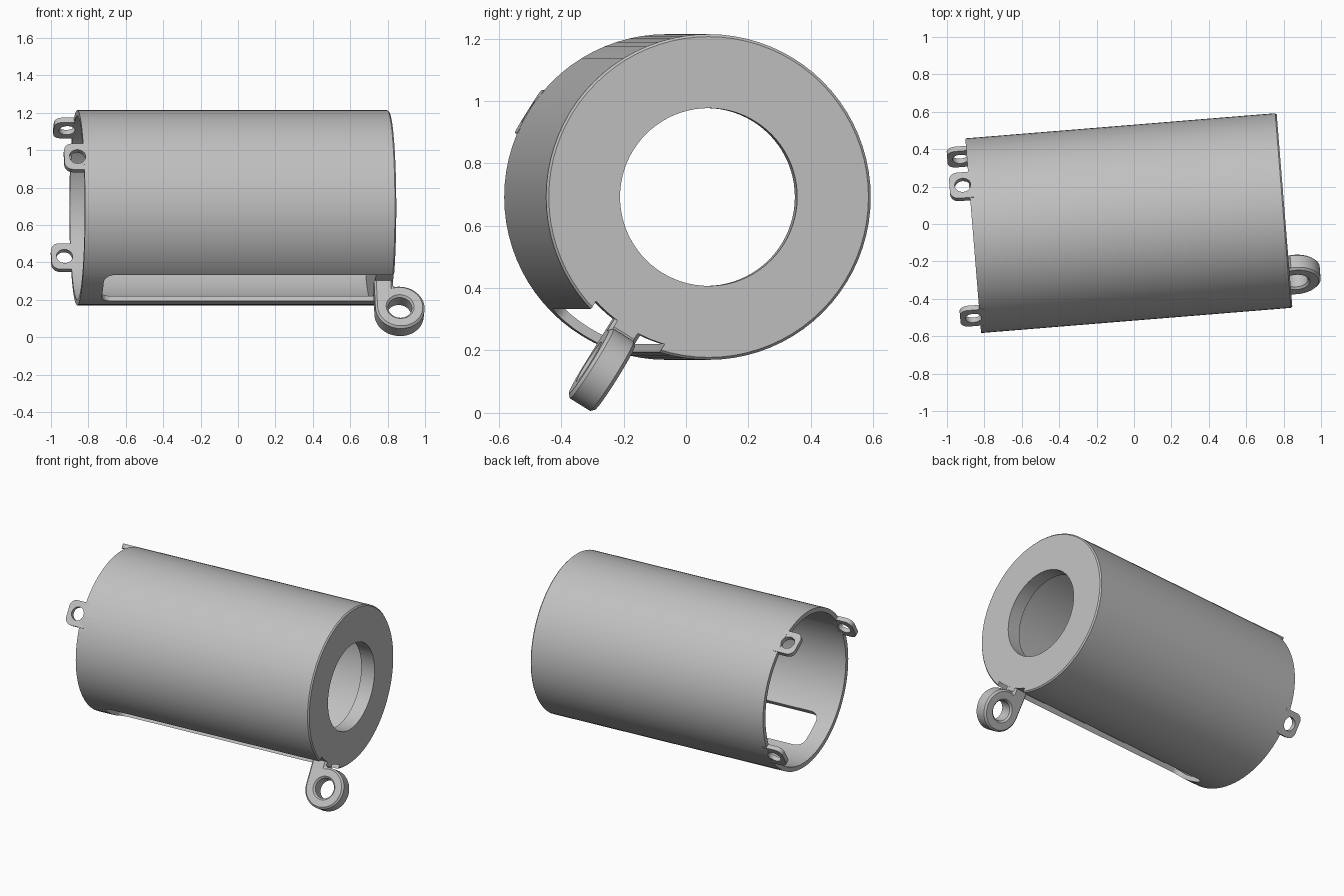
import bpy, bmesh
from math import sin, cos, radians, pi
from mathutils import Matrix

if "Cube" in bpy.data.objects:
    bpy.data.objects.remove(bpy.data.objects["Cube"], do_unlink=True)

grey = bpy.data.materials.new("plain grey")
grey.use_nodes = True
colour = (0.53, 0.53, 0.53, 1)
grey.diffuse_color = colour
grey.node_tree.nodes["Principled BSDF"].inputs["Base Color"].default_value = colour

# Local frame: x runs along the tube, y points outward, z is tangential
BASE = Matrix.Translation((-0.0275, 0.005, 0.692)) @ Matrix.Rotation(radians(4.64), 4, 'Z')
HALF, OUTER, INNER = 0.835, 0.522, 0.492
SLOT_ANGLE = 238


def finish(name, bm, angle=0):
    bmesh.ops.recalc_face_normals(bm, faces=bm.faces)
    mesh = bpy.data.meshes.new(name)
    bm.to_mesh(mesh)
    bm.free()
    mesh.materials.append(grey)
    ob = bpy.data.objects.new(name, mesh)
    bpy.context.collection.objects.link(ob)
    ob.matrix_world = BASE @ Matrix.Rotation(radians(angle), 4, 'X')
    return ob


def lathe(name, profile, segments=80):
    """Spin a closed (along, radius) profile about the tube axis."""
    bm = bmesh.new()
    rings = []
    for i in range(segments):
        a = 2 * pi * i / segments
        rings.append([bm.verts.new((u, r * cos(a), r * sin(a))) for u, r in profile])
    n = len(profile)
    for i in range(segments):
        p, q = rings[i], rings[(i + 1) % segments]
        for j in range(n):
            k = (j + 1) % n
            bm.faces.new((p[j], p[k], q[k], q[j]))
    return finish(name, bm)


def prism(name, outline, low, high, axis, angle):
    """Extrude an outline; axis 'y' is outward, 'z' is tangential."""
    bm = bmesh.new()
    place = (lambda p, h: (p[0], h, p[1])) if axis == 'y' else (lambda p, h: (p[0], p[1], h))
    a = [bm.verts.new(place(p, low)) for p in outline]
    b = [bm.verts.new(place(p, high)) for p in outline]
    bm.faces.new(a)
    bm.faces.new(b)
    for i in range(len(a)):
        j = (i + 1) % len(a)
        bm.faces.new((a[i], a[j], b[j], b[i]))
    return finish(name, bm, angle)


def arc(cx, cy, r, start, end, steps):
    angles = [radians(start + (end - start) * i / steps) for i in range(steps + 1)]
    return [(cx + r * cos(a), cy + r * sin(a)) for a in angles]


def circle(cx, cy, r):
    return arc(cx, cy, r, 0, 360, 40)[:-1]


def rounded_left(u0, u1, half, r):
    """Rectangle whose two corners at u0 are rounded."""
    return ([(u1, -half), (u1, half)] + arc(u0 + r, half - r, r, 90, 180, 8)
            + arc(u0 + r, r - half, r, 180, 270, 8))


def apply(ob, kind, **settings):
    mod = ob.modifiers.new(kind, kind)
    for key, value in settings.items():
        setattr(mod, key, value)
    select(ob)
    bpy.ops.object.modifier_apply(modifier=mod.name)


def select(ob):
    bpy.ops.object.select_all(action='DESELECT')
    ob.select_set(True)
    bpy.context.view_layer.objects.active = ob


def cut(targets, cutter):
    cutter.hide_render = True
    bpy.context.view_layer.update()
    for ob in targets:
        apply(ob, 'BOOLEAN', operation='DIFFERENCE', solver='EXACT', object=cutter)
    bpy.data.objects.remove(cutter, do_unlink=True)


# Main shell with a small chamfer on the closed end
c = 0.008
shell = lathe("tube_shell", [(-HALF, INNER), (-HALF, OUTER), (HALF - c, OUTER),
                             (HALF, OUTER - c), (HALF, INNER)])

# End plate with a round opening
plate = lathe("end_plate", [(0.74, 0.285), (0.74, INNER + 0.001),
                            (HALF, INNER + 0.001), (HALF, 0.285)])

# Long slot running out through the closed end
cut([shell], prism("slot_cutter", rounded_left(-0.72, 0.95, 0.13, 0.055),
                   0.3, 0.7, 'y', SLOT_ANGLE))

# Three flat mounting ears around the open end
ears = []
for i in range(3):
    angle = SLOT_ANGLE + 90 * (i + 1)
    ear = prism(f"mounting_ear_{i + 1}", rounded_left(-0.94, -0.805, 0.081, 0.045),
                0.488, 0.518, 'y', angle)
    cut([ear, shell], prism("ear_hole_cutter", circle(-0.869, 0, 0.043),
                            0.4, 0.6, 'y', angle))
    ears.append(ear)

# Thick ring lug standing out through the slot
cu, cr, R = 0.866, 0.653, 0.132
lug = prism("ring_lug", [(cu - R, 0.47), (HALF - 0.001, 0.47)]
            + arc(cu, cr, R, -104, 180, 44), -0.049, 0.049, 'z', SLOT_ANGLE)
cut([lug], prism("lug_hole_cutter", circle(cu, cr, 0.064), -0.2, 0.2, 'z', SLOT_ANGLE))
apply(lug, 'BEVEL', width=0.011, segments=1, limit_method='ANGLE', angle_limit=radians(50))

for ob in [shell, plate, lug] + ears:
    select(ob)
    bpy.ops.object.shade_smooth_by_angle(angle=radians(30))
